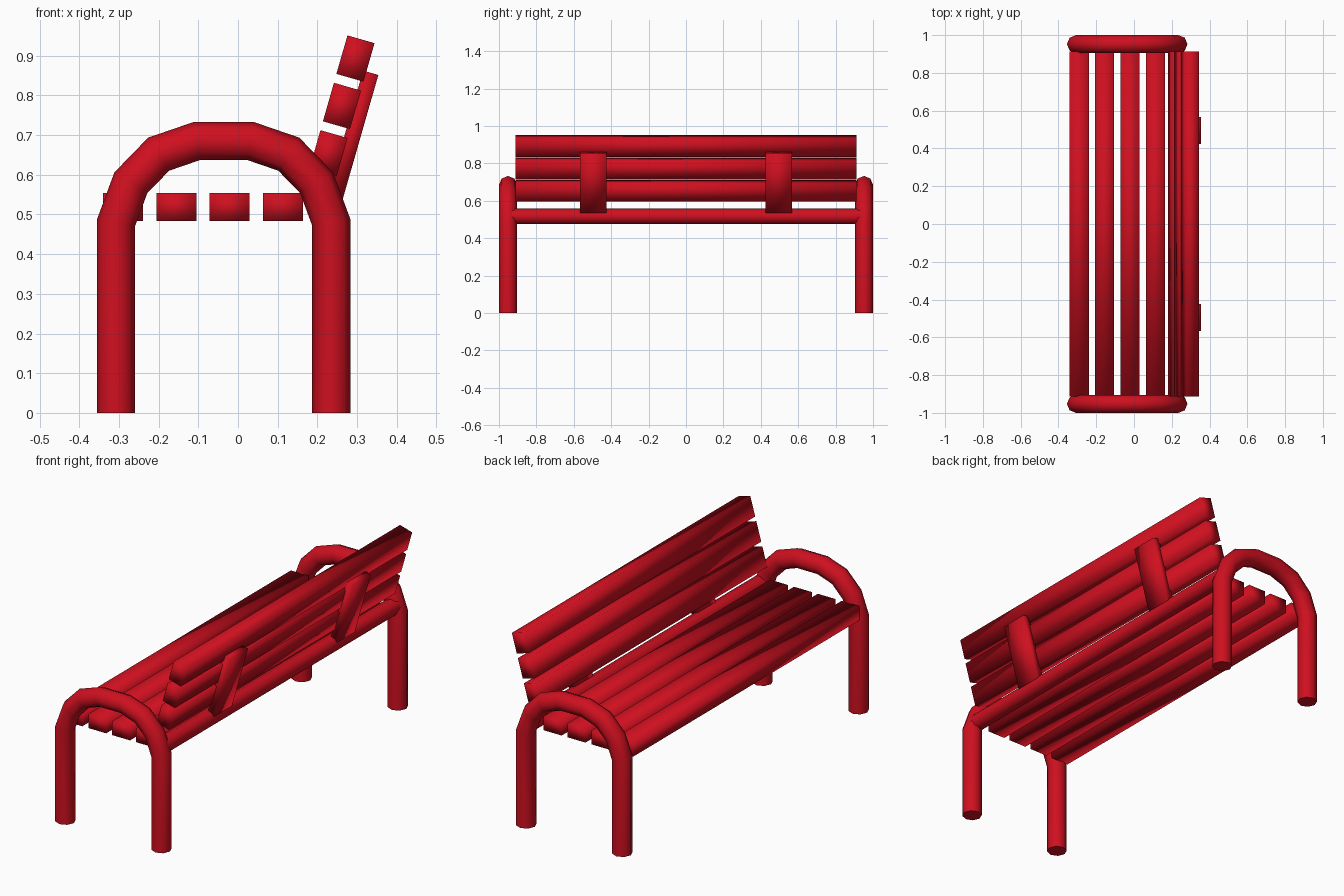
import bpy, bmesh, math
from mathutils import Vector

if "Cube" in bpy.data.objects:
    bpy.data.objects.remove(bpy.data.objects["Cube"])

red = bpy.data.materials.new("red_paint")
red.diffuse_color = (0.62, 0.005, 0.014, 1)
red.use_nodes = True
red.node_tree.nodes["Principled BSDF"].inputs["Base Color"].default_value = red.diffuse_color
TILT = math.radians(16)


def finish(name, bm, location=(0, 0, 0), tilt=0.0):
    bmesh.ops.recalc_face_normals(bm, faces=bm.faces)
    for f in bm.faces:
        f.smooth = True
    mesh = bpy.data.meshes.new(name)
    bm.to_mesh(mesh)
    bm.free()
    mesh.materials.append(red)
    ob = bpy.data.objects.new(name, mesh)
    ob.location = location
    ob.rotation_euler = (0, tilt, 0)
    bpy.context.collection.objects.link(ob)
    return ob


def board(name, size, location, tilt=0.0):
    bm = bmesh.new()
    bmesh.ops.create_cube(bm, size=1)
    bmesh.ops.scale(bm, vec=size, verts=bm.verts)
    return finish(name, bm, location, tilt)


def tube(name, path, side, radius, location=(0, 0, 0), sides=8):
    """Sweep a polygon along a planar path with mitred bends; side is the plane normal."""
    bm = bmesh.new()
    pts = [Vector(p) for p in path]
    side = Vector(side)
    rings = []
    for i, p in enumerate(pts):
        d_in = (p - pts[i - 1]).normalized() if i else (pts[1] - p).normalized()
        d_out = (pts[i + 1] - p).normalized() if i < len(pts) - 1 else d_in
        across = (d_in + d_out).normalized().cross(side)
        stretch = 1 / math.cos(d_in.angle(d_out, 0) / 2)
        ring = []
        for k in range(sides):
            a = 2 * math.pi * k / sides
            ring.append(bm.verts.new(p + radius * (across * math.cos(a) * stretch + side * math.sin(a))))
        rings.append(ring)
    for r0, r1 in zip(rings, rings[1:]):
        for k in range(sides):
            n = (k + 1) % sides
            bm.faces.new((r0[k], r0[n], r1[n], r1[k]))
    # end caps with crisp rims
    for ring in (rings[0], rings[-1]):
        cap = bm.faces.new(ring)
        for e in cap.edges:
            e.smooth = False
    return finish(name, bm, location)


# Arched leg frames, one at each end
half = [(0.271, 0), (0.271, 0.48), (0.234, 0.58), (0.164, 0.652), (0.068, 0.685)]
arch = [(-x, 0, z) for x, z in half] + [(x, 0, z) for x, z in reversed(half)]
for label, y in (("near", -0.952), ("far", 0.952)):
    tube(f"{label}_leg_arch", arch, (0, 1, 0), 0.048, (-0.036, y, 0))

# Rear rail between the arches
tube("rear_rail", [(0, -0.95, 0), (0, 0.95, 0)], (0, 0, 1), 0.042, (0.223, 0, 0.517))

# Seat slats
for i in range(4):
    board(f"seat_slat_{i + 1}", (0.101, 1.824, 0.071), (-0.290 + i * 0.1345, 0, 0.519))

# Leaning backrest slats
for i in range(3):
    board(f"back_slat_{i + 1}", (0.071, 1.824, 0.101),
          (0.228 + i * 0.034, 0, 0.654 + i * 0.1195), TILT)

# Backrest supports
for label, y in (("near", -0.495), ("far", 0.495)):
    board(f"{label}_back_support", (0.04, 0.142, 0.33), (0.289, y, 0.6985), TILT)
